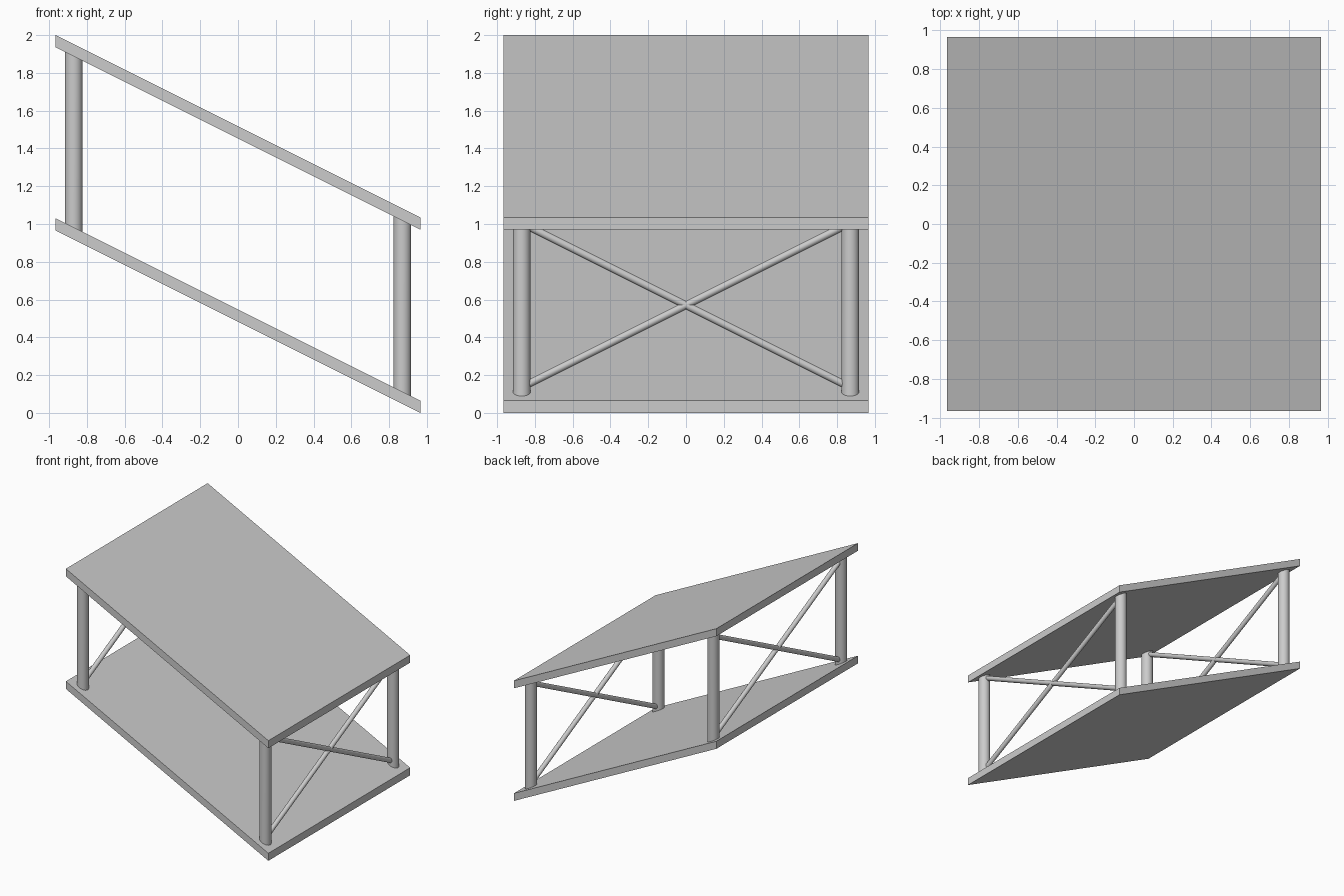
import bpy
import bmesh
from mathutils import Matrix, Vector

if "Cube" in bpy.data.objects:
    bpy.data.objects.remove(bpy.data.objects["Cube"])

HALF = 0.965      # half width of the plates
LEG = 0.87        # leg offset in x and y
SLOPE = -0.5      # drop in z per unit of x
SHEAR = Matrix(((1, 0, 0, 0), (0, 1, 0, 0), (SLOPE, 0, 1, 0), (0, 0, 0, 1)))


def finish(name, bm, smooth=False):
    mesh = bpy.data.meshes.new(name)
    bm.to_mesh(mesh)
    bm.free()
    obj = bpy.data.objects.new(name, mesh)
    bpy.context.collection.objects.link(obj)
    if smooth:
        bpy.ops.object.select_all(action='DESELECT')
        obj.select_set(True)
        bpy.context.view_layer.objects.active = obj
        bpy.ops.object.shade_smooth_by_angle()


def plate(name, bottom, top):
    bm = bmesh.new()
    size = Matrix.Diagonal((2 * HALF, 2 * HALF, top - bottom, 1))
    place = Matrix.Translation((0, 0, (bottom + top) / 2))
    bmesh.ops.create_cube(bm, size=1, matrix=SHEAR @ place @ size)
    finish(name, bm)


def rod(name, a, b, radius, sides, shear=None):
    a, b = Vector(a), Vector(b)
    turn = (b - a).to_track_quat('Z', 'Y').to_matrix().to_4x4()
    place = Matrix.Translation((a + b) / 2) @ turn
    if shear:
        place = shear @ place
    bm = bmesh.new()
    bmesh.ops.create_cone(bm, cap_ends=True, segments=sides, radius1=radius,
                          radius2=radius, depth=(b - a).length, matrix=place)
    finish(name, bm, smooth=True)


# Two sloping plates
plate("lower_plate", 0.4825, 0.5475)
plate("upper_plate", 1.4525, 1.5175)

for side, x in (("left", -LEG), ("right", LEG)):
    # Upright legs, ends cut parallel to the plates
    for end, y in (("front", -LEG), ("back", LEG)):
        rod(f"{side}_{end}_leg", (x, y, 0.54), (x, y, 1.46), 0.047, 48, SHEAR)

    # Crossed braces between the legs of each end
    mid = 1.0 + 0.005 + SLOPE * x
    for label, s in (("rising", 1), ("falling", -1)):
        rod(f"{side}_{label}_brace", (x, -LEG, mid - s * 0.5 * LEG),
            (x, LEG, mid + s * 0.5 * LEG), 0.02, 32)
